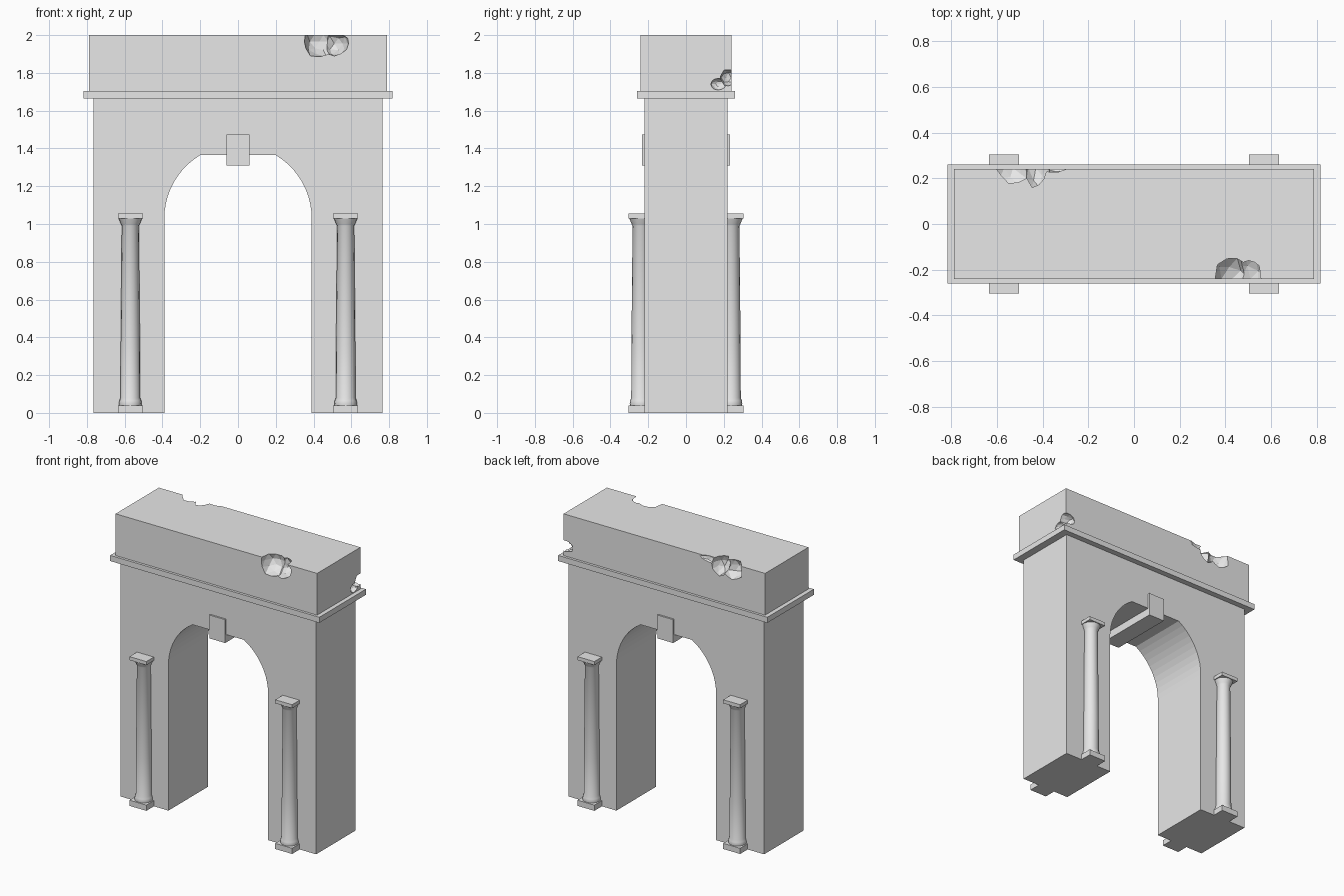
import bpy, bmesh, math, random
from mathutils import Vector

if "Cube" in bpy.data.objects:
    bpy.data.objects.remove(bpy.data.objects["Cube"])

random.seed(4)
stone = bpy.data.materials.new("stone_grey")
stone.diffuse_color = (0.8, 0.8, 0.8, 1)
stone.use_nodes = True
stone.node_tree.nodes["Principled BSDF"].inputs["Base Color"].default_value = stone.diffuse_color


def finish(name, bm):
    bmesh.ops.recalc_face_normals(bm, faces=bm.faces)
    me = bpy.data.meshes.new(name)
    bm.to_mesh(me)
    bm.free()
    me.materials.append(stone)
    ob = bpy.data.objects.new(name, me)
    bpy.context.collection.objects.link(ob)
    return ob


def add_box(bm, cx, cy, hx, hy, z0, z1):
    for v in bmesh.ops.create_cube(bm, size=2)["verts"]:
        v.co = (cx + v.co.x * hx, cy + v.co.y * hy, z1 if v.co.z > 0 else z0)


def box(name, hx, hy, z0, z1):
    bm = bmesh.new()
    add_box(bm, 0, 0, hx, hy, z0, z1)
    return finish(name, bm)


def chip(target, name, centre, radii):
    """Carve a rough, faceted bite out of the target."""
    bm = bmesh.new()
    bmesh.ops.create_icosphere(bm, subdivisions=2, radius=1)
    for v in bm.verts:
        p = v.co * random.uniform(0.9, 1.08)
        v.co = Vector(centre) + p * Vector(radii)
    ob = finish(name + "_cutter", bm)
    ob.hide_render = True
    ob.hide_viewport = True
    mod = target.modifiers.new(name, 'BOOLEAN')
    mod.operation = 'DIFFERENCE'
    mod.solver = 'EXACT'
    mod.object = ob


# Arch body: outline with a round opening cut flat at the crown
R, SPRING, STEPS = 0.39, 1.03, 10
sweep = math.acos(0.2 / R)
curve = [(R * math.cos(sweep * i / STEPS), SPRING + R * math.sin(sweep * i / STEPS))
         for i in range(STEPS + 1)]
half = [(0.765, 1.68), (0.765, 0), (R, 0)] + curve
outline = half + [(-x, z) for x, z in reversed(half)]
bm = bmesh.new()
face = bm.faces.new([bm.verts.new((x, -0.22, z)) for x, z in outline])
ext = bmesh.ops.extrude_face_region(bm, geom=[face])["geom"]
bmesh.ops.translate(bm, vec=(0, 0.44, 0),
                    verts=[g for g in ext if isinstance(g, bmesh.types.BMVert)])
finish("arch_body", bm)

# Keystone, cornice and attic block
box("keystone", 0.062, 0.232, 1.31, 1.475)
box("cornice", 0.818, 0.26, 1.665, 1.705)
attic = box("attic", 0.788, 0.242, 1.70, 2.0)

# Broken chips: front edge, back edge, rear right corner
chip(attic, "front_chip_left", (0.43, -0.24, 1.965), (0.085, 0.11, 0.085))
chip(attic, "front_chip_right", (0.51, -0.24, 1.955), (0.08, 0.11, 0.065))
chip(attic, "back_chip_left", (-0.53, 0.245, 1.96), (0.08, 0.085, 0.075))
chip(attic, "back_chip_right", (-0.43, 0.245, 1.96), (0.06, 0.10, 0.07))
chip(attic, "back_chip_sliver", (-0.36, 0.25, 1.99), (0.08, 0.025, 0.03))
chip(attic, "corner_chip_low", (0.79, 0.17, 1.74), (0.04, 0.04, 0.03))
chip(attic, "corner_chip_high", (0.78, 0.225, 1.775), (0.07, 0.045, 0.045))

# Half-engaged columns: square base and cap, tapered shaft with flared ends
PROFILE = [(.058, .035), (.060, .05), (.058, .065), (.052, .08), (.051, .35),
           (.045, .99), (.050, 1.0), (.063, 1.032)]
SIDES = 16
for side, sx in (("left", -1), ("right", 1)):
    for end, sy in (("front", -1), ("back", 1)):
        cx, cy = sx * 0.57, sy * 0.238
        bm = bmesh.new()
        rings = [[bm.verts.new((cx + r * math.cos(math.tau * i / SIDES),
                                cy + r * math.sin(math.tau * i / SIDES), z))
                  for i in range(SIDES)] for r, z in PROFILE]
        for a, b in zip(rings, rings[1:]):
            for i in range(SIDES):
                j = (i + 1) % SIDES
                bm.faces.new((a[i], a[j], b[j], b[i]))
        bm.faces.new(rings[0])
        bm.faces.new(rings[-1])
        for z0, z1 in ((0, 0.04), (1.03, 1.055)):
            add_box(bm, cx, cy, 0.066, 0.066, z0, z1)
        col = finish(f"{end}_{side}_column", bm)
        bpy.ops.object.select_all(action='DESELECT')
        col.select_set(True)
        bpy.context.view_layer.objects.active = col
        bpy.ops.object.shade_smooth_by_angle(angle=math.radians(30))
